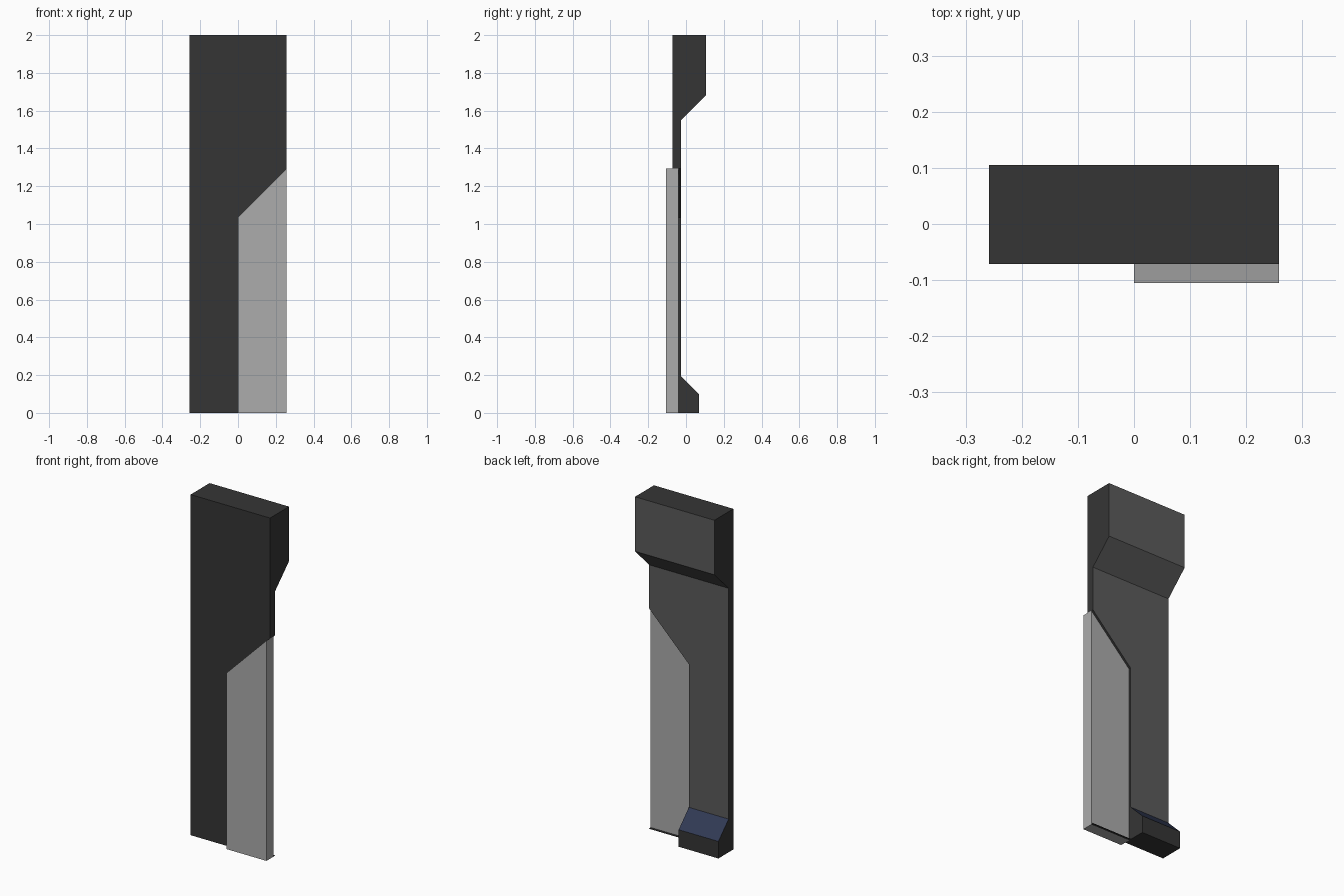
import bpy, bmesh
from mathutils import Vector

if "Cube" in bpy.data.objects:
    bpy.data.objects.remove(bpy.data.objects["Cube"])

W = 0.258                      # half width
FRONT, BACK = -0.071, -0.027   # slab faces


def material(name, rgb):
    m = bpy.data.materials.new(name)
    m.diffuse_color = (*rgb, 1)
    m.use_nodes = True
    m.node_tree.nodes["Principled BSDF"].inputs["Base Color"].default_value = m.diffuse_color
    return m


dark = material("dark grey", (0.036, 0.036, 0.036))
grey = material("mid grey", (0.105, 0.105, 0.105))
blue = material("dark blue", (0.031, 0.042, 0.088))
light = material("light grey", (0.413, 0.413, 0.413))


def prism(name, points, offset, mats):
    """Extrude a flat 3D outline along an offset vector."""
    bm = bmesh.new()
    face = bm.faces.new([bm.verts.new(p) for p in points])
    ext = bmesh.ops.extrude_face_region(bm, geom=[face])
    verts = [g for g in ext["geom"] if isinstance(g, bmesh.types.BMVert)]
    bmesh.ops.translate(bm, verts=verts, vec=Vector(offset))
    bmesh.ops.recalc_face_normals(bm, faces=bm.faces)
    me = bpy.data.meshes.new(name)
    bm.to_mesh(me)
    bm.free()
    for m in mats:
        me.materials.append(m)
    ob = bpy.data.objects.new(name, me)
    bpy.context.collection.objects.link(ob)
    return ob


# Body: side profile (y, z) with thick head and small foot, swept across x
profile = [(FRONT, 0), (0.068, 0), (0.068, 0.10), (BACK, 0.195),
           (BACK, 1.55), (0.105, 1.68), (0.105, 2), (FRONT, 2)]
body = prism("body", [(-W, y, z) for y, z in profile], (2 * W, 0, 0),
             [dark, grey, blue])

# Cut the lower right corner away with a slanted top
cutter = prism("corner_cutter",
               [(0, -0.3, -0.2), (W + 0.1, -0.3, -0.2),
                (W + 0.1, -0.3, 1.293 + 0.1), (0, -0.3, 1.035)],
               (0, 0.6, 0), [dark])
cutter.hide_render = True
mod = body.modifiers.new("corner_cut", 'BOOLEAN')
mod.operation, mod.solver, mod.object = 'DIFFERENCE', 'EXACT', cutter
bpy.context.view_layer.objects.active = body
bpy.ops.object.modifier_apply(modifier=mod.name)
bpy.data.objects.remove(cutter)

# Back faces are mid grey, foot slope is blue, everything else dark
for p in body.data.polygons:
    p.material_index = 0
    if p.normal.y > 0.4 and p.center.z > 0.09:
        p.material_index = 2 if p.normal.z > 0.4 else 1

# Light panel filling the corner and standing proud of the front
prism("light_panel", [(0, -0.105, 0), (W, -0.105, 0),
                      (W, -0.105, 1.293), (0, -0.105, 1.035)],
      (0, 0.065, 0), [light])

# Thin sill behind the foot of the panel
prism("bottom_sill", [(0, -0.04, 0), (W, -0.04, 0), (W, BACK, 0), (0, BACK, 0)],
      (0, 0, 0.003), [dark])
